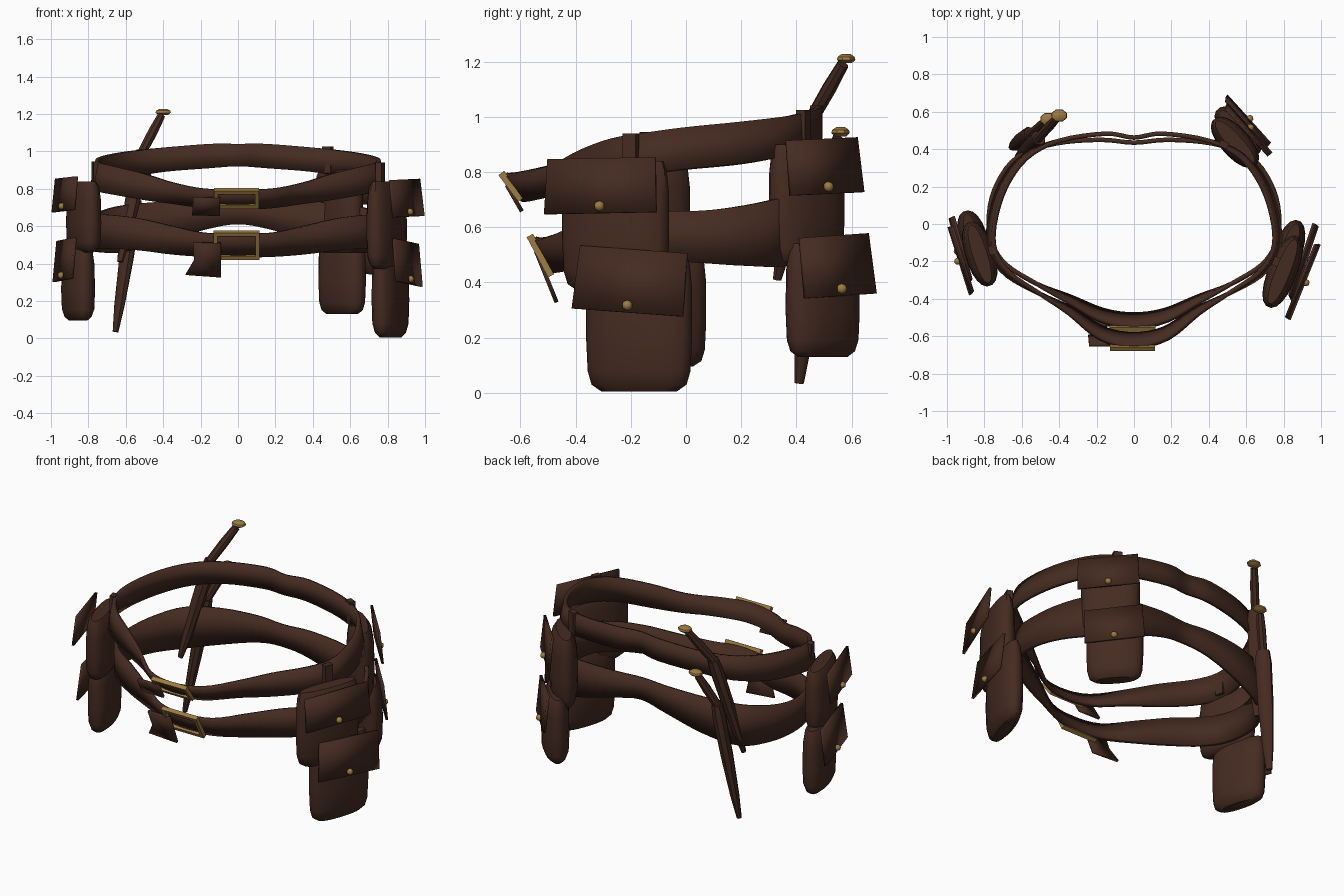
import bpy, bmesh
from math import cos, sin, pi, atan2, radians
from mathutils import Vector, Matrix

if "Cube" in bpy.data.objects:
    bpy.data.objects.remove(bpy.data.objects["Cube"])


def material(name, colour):
    m = bpy.data.materials.new(name)
    m.use_nodes = True
    m.diffuse_color = colour
    m.node_tree.nodes["Principled BSDF"].inputs["Base Color"].default_value = colour
    return m


LEATHER = material("brown_leather", (0.06, 0.024, 0.0155, 1))
BRASS = material("aged_brass", (0.34, 0.2, 0.055, 1))


def finish(name, bm, mat, matrix=None, thickness=0, angle=40):
    """Turn a bmesh into a shaded object, optionally given thickness."""
    bmesh.ops.recalc_face_normals(bm, faces=bm.faces)
    mesh = bpy.data.meshes.new(name)
    bm.to_mesh(mesh)
    bm.free()
    mesh.materials.append(mat)
    ob = bpy.data.objects.new(name, mesh)
    bpy.context.scene.collection.objects.link(ob)
    if matrix:
        ob.matrix_world = matrix
    if thickness:
        mod = ob.modifiers.new("thickness", "SOLIDIFY")
        mod.thickness, mod.offset = thickness, 0
    for other in bpy.context.selected_objects:
        other.select_set(False)
    ob.select_set(True)
    bpy.context.view_layer.objects.active = ob
    bpy.ops.object.shade_smooth_by_angle(angle=radians(angle))


def loft(name, sections, mat, matrix, sides=16, power=1.0):
    """Closed solid through (height, half_x, half_y) superellipse sections."""
    bm = bmesh.new()
    rings = []
    for z, rx, ry in sections:
        ring = []
        for i in range(sides):
            c, s = cos(2 * pi * (i + .5) / sides), sin(2 * pi * (i + .5) / sides)
            x = rx * abs(c) ** power * (1 if c > 0 else -1)
            y = ry * abs(s) ** power * (1 if s > 0 else -1)
            ring.append(bm.verts.new((x, y, z)))
        rings.append(ring)
    for a, b in zip(rings, rings[1:]):
        for i in range(sides):
            j = (i + 1) % sides
            bm.faces.new((a[i], a[j], b[j], b[i]))
    bm.faces.new(rings[0])
    bm.faces.new(rings[-1])
    finish(name, bm, mat, matrix)


def plate(name, corners, mat, matrix, thickness):
    """Flat outline in the local YZ plane."""
    bm = bmesh.new()
    bm.faces.new([bm.verts.new((0, y, z)) for y, z in corners])
    finish(name, bm, mat, matrix, thickness)


def boxes(name, parts, mat, matrix):
    """Boxes given as (centre, size) joined in one object."""
    bm = bmesh.new()
    for centre, size in parts:
        bmesh.ops.create_cube(bm, size=1, matrix=Matrix.Translation(centre)
                              @ Matrix.Diagonal((*size, 1)))
    finish(name, bm, mat, matrix)


def placed(x, y, z, nx, ny):
    """Frame whose local X points along the outward direction."""
    return Matrix.Translation((x, y, z)) @ Matrix.Rotation(atan2(ny, nx), 4, "Z")


def belt(name, half, steps=4):
    """Closed strap through mirrored (x, y, bottom, top, outward lean) points."""
    pts = [Vector(p) for p in half]
    pts += [Vector((-p[0], *p[1:])) for p in half[-2:0:-1]]
    n, path = len(pts), []
    for i in range(n):
        a, b, c, d = (pts[(i + k) % n] for k in (-1, 0, 1, 2))
        for s in range(steps):
            t = s / steps
            path.append(b + (c - a) * (t / 2) + (a * 2 - b * 5 + c * 4 - d) * (t * t / 2)
                        + (b * 3 - a - c * 3 + d) * (t ** 3 / 2))
    bm, pairs = bmesh.new(), []
    for i, p in enumerate(path):
        q, r = path[i - 1], path[(i + 1) % len(path)]
        out = Vector((r[1] - q[1], q[0] - r[0])).normalized() * (p[4] / 2)
        pairs.append((bm.verts.new((p[0] - out.x, p[1] - out.y, p[2])),
                      bm.verts.new((p[0] + out.x, p[1] + out.y, p[3]))))
    for i, (a, b) in enumerate(pairs):
        c, d = pairs[(i + 1) % len(pairs)]
        bm.faces.new((a, c, d, b))
    finish(name, bm, LEATHER, thickness=.024)


belt("upper_belt", [
    (0, -.622, .7, .79, .07), (.17, -.585, .7, .795, .06), (.34, -.465, .72, .83, .03),
    (.5, -.375, .74, .88, 0), (.67, -.27, .77, .92, -.02), (.755, -.15, .79, .94, -.03),
    (.76, 0, .81, .96, -.03), (.7, .2, .83, .98, -.03), (.58, .36, .86, 1, -.02),
    (.4, .445, .89, 1.02, 0), (.15, .483, .91, 1.04, 0), (0, .462, .92, 1.04, 0)])
belt("lower_belt", [
    (0, -.517, .44, .56, .07), (.17, -.488, .44, .56, .06), (.35, -.4, .45, .6, .03),
    (.52, -.32, .47, .64, 0), (.68, -.22, .48, .66, 0), (.76, -.1, .48, .66, 0),
    (.775, .06, .47, .66, 0), (.73, .22, .46, .68, 0), (.62, .36, .46, .71, 0),
    (.42, .43, .51, .73, 0), (.18, .45, .58, .74, 0), (0, .435, .61, .74, 0)])


# Buckles: open brass frames, with loose strap ends beside them
def leaning(x, y, z, lean):
    return Matrix.Translation((x, y, z)) @ Matrix.Rotation(radians(lean), 4, "X")


def buckle(name, y, z, width, height, lean):
    bar, w, h = .022, width / 2 - .011, height / 2 - .011
    parts = [((0, 0, s * h), (width, .026, bar)) for s in (-1, 1)]
    parts += [((s * w, 0, 0), (bar, .026, height)) for s in (-1, 1)]
    boxes(name, parts, BRASS, leaning(-.008, y, z, lean))


buckle("upper_buckle", -.633, .748, .24, .12, 37)
buckle("lower_buckle", -.527, .497, .245, .165, 28)
sideways = Matrix.Rotation(-pi / 2, 4, "Z")
plate("upper_strap_end", [(-.245, -.05), (-.095, -.055), (-.095, .055), (-.24, .055)],
      LEATHER, leaning(0, -.622, .705, 30) @ sideways, .015)
plate("lower_strap_end", [(-.28, -.09), (-.09, -.105), (-.09, .09), (-.24, .095), (-.235, -.01)],
      LEATHER, leaning(0, -.508, .425, 22) @ sideways, .015)


# Pouches: lens-shaped body, loose flap and stud
def pouch(name, x, y, bottom, top, nx, ny, width, out, shift, flap_top, flap_h, roll):
    h, w, d = top - bottom, width / 2, .078
    base = placed(x, y, bottom, nx, ny)
    loft(name + "_body", [(0, d * .45, w * .72), (.05 * h, d * .75, w * .9),
                          (.15 * h, d * .95, w * .97), (.4 * h, d, w),
                          (.75 * h, d * .95, w), (.93 * h, d * .8, w * .96),
                          (h, d * .5, w * .9)], LEATHER, base, 20, .9)
    cover = base @ Matrix.Translation((out, shift, flap_top - flap_h / 2 - bottom)) \
        @ Matrix.Rotation(radians(roll), 4, "X") @ Matrix.Rotation(radians(-6), 4, "Y")
    a, b = w * 1.02, flap_h / 2
    plate(name + "_flap", [(-a * 1.04, -b), (a * 1.04, -b), (a, b), (-a, b)],
          LEATHER, cover, .014)
    bm = bmesh.new()
    bmesh.ops.create_icosphere(bm, subdivisions=2, radius=.019)
    finish(name + "_stud", bm, BRASS, cover @ Matrix.Translation((.012, 0, .025 - b)))


pouch("left_upper_pouch", .795, -.255, .37, .84, .93, -.37, .41, .118, -.01, .85, .2, 1)
pouch("left_lower_pouch", .815, -.17, .005, .5, .95, -.32, .4, .095, 0, .52, .23, -4)
pouch("right_upper_pouch", -.825, -.16, .46, .84, -.95, -.3, .36, .105, 0, .86, .18, 2)
pouch("right_lower_pouch", -.855, -.095, .095, .5, -.96, -.27, .345, .08, .02, .53, .22, 3)
pouch("back_upper_pouch", .54, .437, .46, .9, .74, .67, .335, .095, 0, .92, .2, 2)
pouch("back_lower_pouch", .557, .495, .13, .54, .74, .67, .325, .072, .005, .57, .22, 3)

# Belt loops that carry the pouches
for name, x, y, z, nx, ny in (("left", .76, -.2, .87, .93, -.37),
                              ("right", -.76, -.14, .875, -.95, -.2),
                              ("back", .48, .425, .955, .4, .9)):
    boxes(name + "_belt_loop", [((0, 0, 0), (.035, .05, .14))], LEATHER,
          placed(x, y, z, nx, ny))


# Daggers: tapered sheath, slim handle, faceted pommel
def dagger(name, pommel, throat, tip):
    pommel, throat, tip = Vector(pommel), Vector(throat), Vector(tip)

    def along(a, b):
        turn = (b - a).to_track_quat("Z", "Y").to_matrix().to_4x4()
        return Matrix.Translation(a) @ turn, (b - a).length

    m, n = along(throat, tip)
    loft(name + "_sheath", [(0, .04, .034), (.1 * n, .048, .04), (.45 * n, .046, .037),
                            (.8 * n, .033, .027), (n, .018, .015)], LEATHER, m, 8)
    m, n = along(throat, pommel)
    loft(name + "_handle", [(-.03, .025, .025), (.5 * n, .027, .027), (n - .025, .022, .022)],
         LEATHER, m, 8)
    loft(name + "_pommel", [(-.016, .026, .022), (-.004, .044, .036), (.007, .041, .033),
                            (.017, .022, .018)], BRASS, Matrix.Translation(pommel), 8)


dagger("upper_dagger", (-.4, .58, 1.21), (-.51, .46, 1), (-.63, .33, .41))
dagger("lower_dagger", (-.46, .56, .945), (-.55, .48, .74), (-.655, .41, .035))
